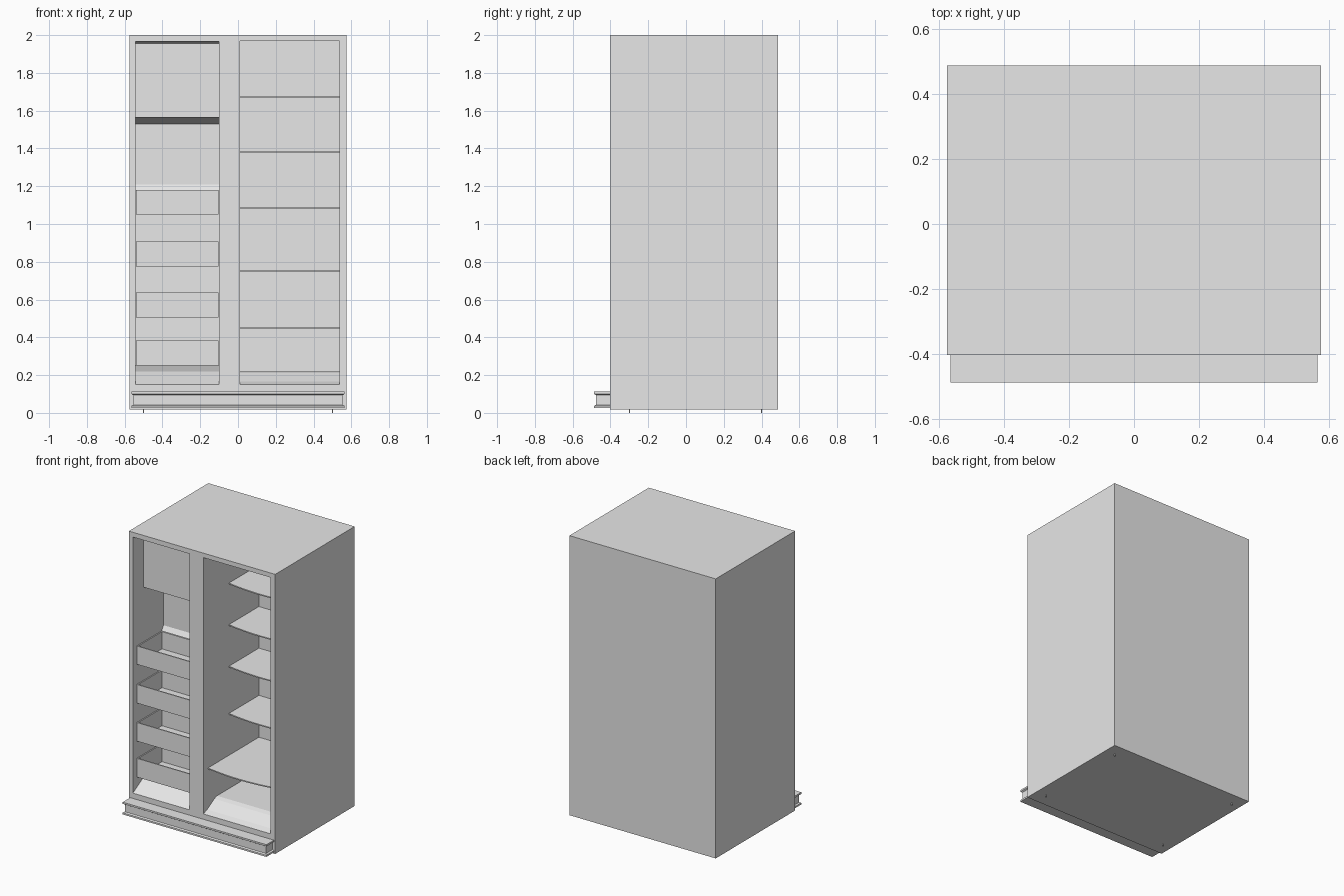
import bpy, bmesh

cube = bpy.data.objects.get("Cube")
if cube:
    bpy.data.objects.remove(cube, do_unlink=True)

grey = bpy.data.materials.new("light_grey")
grey.use_nodes = True
grey.diffuse_color = (0.8, 0.8, 0.8, 1)
grey.node_tree.nodes["Principled BSDF"].inputs["Base Color"].default_value = (0.8, 0.8, 0.8, 1)

FRONT, BACK, BASE, TOP, HALF = -0.403, 0.487, 0.017, 2.0, 0.574
FREEZER = (-0.542, -0.1)
FRIDGE = (0.01, 0.537)


def finish(name, bm):
    bmesh.ops.recalc_face_normals(bm, faces=bm.faces)
    mesh = bpy.data.meshes.new(name)
    bm.to_mesh(mesh)
    bm.free()
    mesh.materials.append(grey)
    ob = bpy.data.objects.new(name, mesh)
    bpy.context.collection.objects.link(ob)
    return ob


def add_box(bm, xs, ys, zs):
    verts = bmesh.ops.create_cube(bm, size=1)["verts"]
    for v in verts:
        for i, (a, b) in enumerate((xs, ys, zs)):
            v.co[i] = (a + b) / 2 + v.co[i] * (b - a)


def prism(name, points, offset):
    """Extrude a flat outline along an offset."""
    bm = bmesh.new()
    face = bm.faces.new([bm.verts.new(p) for p in points])
    ext = bmesh.ops.extrude_face_region(bm, geom=[face], use_keep_orig=True)
    verts = [g for g in ext["geom"] if isinstance(g, bmesh.types.BMVert)]
    bmesh.ops.translate(bm, verts=verts, vec=offset)
    return finish(name, bm)


def cut(target, cutter):
    mod = target.modifiers.new("compartment", "BOOLEAN")
    mod.operation = "DIFFERENCE"
    mod.solver = "EXACT"
    mod.object = cutter
    bpy.context.view_layer.objects.active = target
    bpy.ops.object.modifier_apply(modifier=mod.name)
    bpy.data.objects.remove(cutter, do_unlink=True)


# Cabinet with two lined compartments
bm = bmesh.new()
add_box(bm, (-HALF, HALF), (FRONT, BACK), (BASE, TOP))
cabinet = finish("cabinet", bm)

freezer_side = [(-0.45, 0.15), (FRONT, 0.15), (-0.28, 0.22), (-0.09, 0.25),
                (-0.08, 1.18), (-0.06, 1.21), (-0.06, 1.53), (-0.284, 1.565),
                (-0.284, 1.955), (FRONT, 1.966), (-0.45, 1.966)]
fridge_side = [(-0.45, 0.15), (FRONT, 0.15), (-0.36, 0.165), (-0.28, 0.21),
               (-0.25, 0.22), (0.22, 0.22), (0.22, 1.968), (-0.45, 1.968)]
for (x0, x1), side in ((FREEZER, freezer_side), (FRIDGE, fridge_side)):
    cut(cabinet, prism("cutter", [(x0, y, z) for y, z in side], (x1 - x0, 0, 0)))

# Bow-fronted shelves, the lowest one deeper
for n, (z, y) in enumerate(((1.675, -0.115), (1.38, -0.115), (1.085, -0.115),
                            (0.75, -0.115), (0.453, -0.35))):
    x0, x1 = FRIDGE
    steps = 10
    outline = [(x1, 0.22, z - 0.005), (x0, 0.22, z - 0.005)]
    for i in range(steps + 1):
        t = i / steps
        outline.append((x0 + (x1 - x0) * t, y - 0.1 * t * (1 - t), z - 0.005))
    prism(f"shelf_{n + 1}", outline, (0, 0, 0.008))

# Open freezer baskets
for n, (z0, z1) in enumerate(((1.05, 1.18), (0.775, 0.907), (0.505, 0.637), (0.25, 0.383))):
    x0, x1 = FREEZER[0] + 0.003, FREEZER[1] - 0.003
    y0, y1, t = -0.365, -0.086, 0.008
    bm = bmesh.new()
    add_box(bm, (x0, x1), (y0, y0 + t), (z0, z1))
    add_box(bm, (x0, x1), (y1 - t, y1), (z0, z1))
    add_box(bm, (x0, x0 + t), (y0 + t, y1 - t), (z0, z1))
    add_box(bm, (x1 - t, x1), (y0 + t, y1 - t), (z0, z1))
    add_box(bm, (x0 + t, x1 - t), (y0 + t, y1 - t), (z0, z0 + t))
    finish(f"basket_{n + 1}", bm)

# Kick plate with a shallow groove round its front and ends
bm = bmesh.new()
rings = []
for z, inset in ((0.025, 0), (0.037, 0), (0.043, 0.01), (0.094, 0.01), (0.1, 0), (0.112, 0)):
    w, y = 0.564 - inset, -0.487 + inset
    rings.append([bm.verts.new(p) for p in
                  ((-w, y, z), (w, y, z), (w, FRONT, z), (-w, FRONT, z))])
for low, high in zip(rings, rings[1:]):
    for i in range(4):
        j = (i + 1) % 4
        bm.faces.new((low[i], low[j], high[j], high[i]))
bm.faces.new(rings[0])
bm.faces.new(rings[-1])
finish("kick_plate", bm)

# Slim levelling pins under the cabinet
bm = bmesh.new()
for x in (-0.5, 0.5):
    for y in (-0.3, 0.4):
        add_box(bm, (x - 0.003, x + 0.003), (y - 0.003, y + 0.003), (0, BASE))
finish("levelling_pins", bm)
